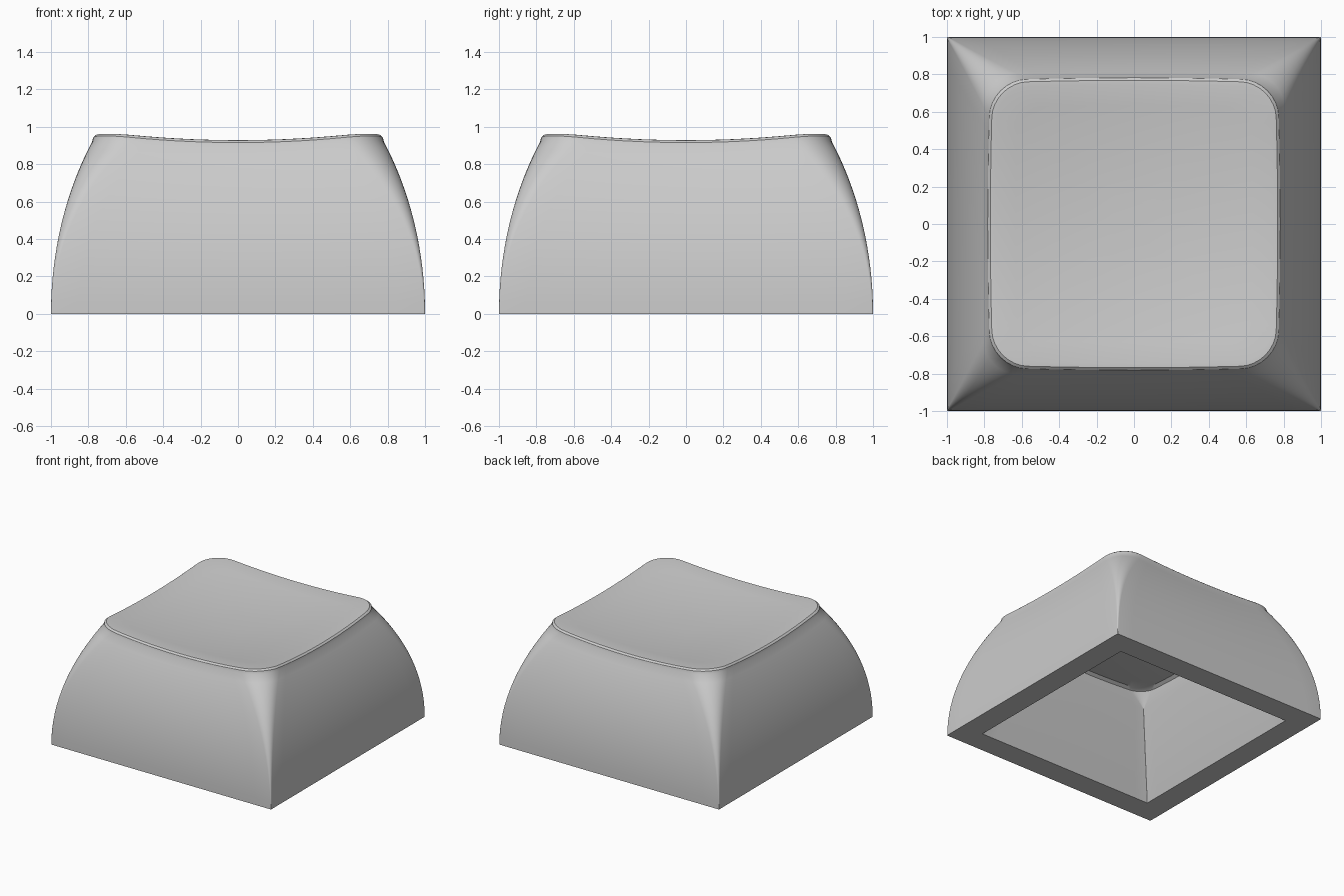
import bpy, bmesh
from math import cos, sin, pi

cube = bpy.data.objects.get("Cube")
if cube:
    bpy.data.objects.remove(cube, do_unlink=True)

SIDE, ARC = 14, 8      # segments per straight side and per corner


def dish(x, y, base=0.88):
    """Height of the scooped top."""
    return base + 0.088 * (x * x + y * y)


def rounded_square(half, radius, bow=0.0):
    """Outline of a square with round corners and slightly bowed sides."""
    pts = []
    flat = half - radius
    for quarter in range(4):
        c, s = cos(quarter * pi / 2), sin(quarter * pi / 2)
        side = [(half, -flat + 2 * flat * i / SIDE) for i in range(SIDE)]
        corner = [(flat + radius * cos(a), flat + radius * sin(a))
                  for a in (pi / 2 * i / ARC for i in range(ARC))]
        for x, y in side + corner:
            x, y = x * (1 - bow * y * y), y * (1 - bow * x * x)
            pts.append((x * c - y * s, x * s + y * c))
    return pts


bm = bmesh.new()
loops = []


def add_loop(half, radius, height, bow=0.0):
    loops.append([bm.verts.new((x, y, height(x, y)))
                  for x, y in rounded_square(half, radius, bow)])


def cap_loops(half, radius, base, bow):
    """Shrinking rings that carry the scooped surface to the middle."""
    for k in (0.85, 0.68, 0.5, 0.33, 0.16):
        add_loop(half * k, radius * k, lambda x, y: dish(x, y, base), bow)


# Inner ceiling and tapered cavity, from the middle outwards
cap_loops(0.54, 0.15, 0.71, 0.0)
loops.reverse()
add_loop(0.54, 0.15, lambda x, y: dish(x, y, 0.71))
add_loop(0.565, 0.13, lambda x, y: dish(x, y, 0.69))
add_loop(0.58, 0.002, lambda x, y: 0.63)
add_loop(0.81, 0.002, lambda x, y: 0.0)

# Outer walls: curved inwards, corners rounder towards the top
STEPS = 16
for i in range(STEPS + 1):
    t = i / STEPS
    add_loop(1 - 0.213 * t * t, 0.006 + 0.194 * t * t,
             lambda x, y: t * (dish(x, y) - 0.04), 0.03 * t * t)

# Soft rim and scooped top
for half, radius, drop in ((0.782, 0.197, 0.018), (0.768, 0.19, 0.004),
                           (0.745, 0.18, 0.0)):
    add_loop(half, radius, lambda x, y: dish(x, y) - drop, 0.03)
cap_loops(0.745, 0.18, 0.88, 0.03)

# Skin the rings
for a, b in zip(loops, loops[1:]):
    n = len(a)
    for i in range(n):
        j = (i + 1) % n
        bm.faces.new((a[i], a[j], b[j], b[i]))
bm.faces.new(loops[0])
bm.faces.new(loops[-1])
bmesh.ops.recalc_face_normals(bm, faces=bm.faces)

mesh = bpy.data.meshes.new("key_cap")
bm.to_mesh(mesh)
bm.free()
cap = bpy.data.objects.new("key_cap", mesh)
bpy.context.collection.objects.link(cap)

# Plain grey plastic
grey = bpy.data.materials.new("light_grey")
grey.use_nodes = True
colour = (0.6, 0.6, 0.6, 1)
grey.diffuse_color = colour
grey.node_tree.nodes["Principled BSDF"].inputs["Base Color"].default_value = colour
mesh.materials.append(grey)

bpy.ops.object.select_all(action='DESELECT')
cap.select_set(True)
bpy.context.view_layer.objects.active = cap
bpy.ops.object.shade_smooth_by_angle(angle=0.6)
